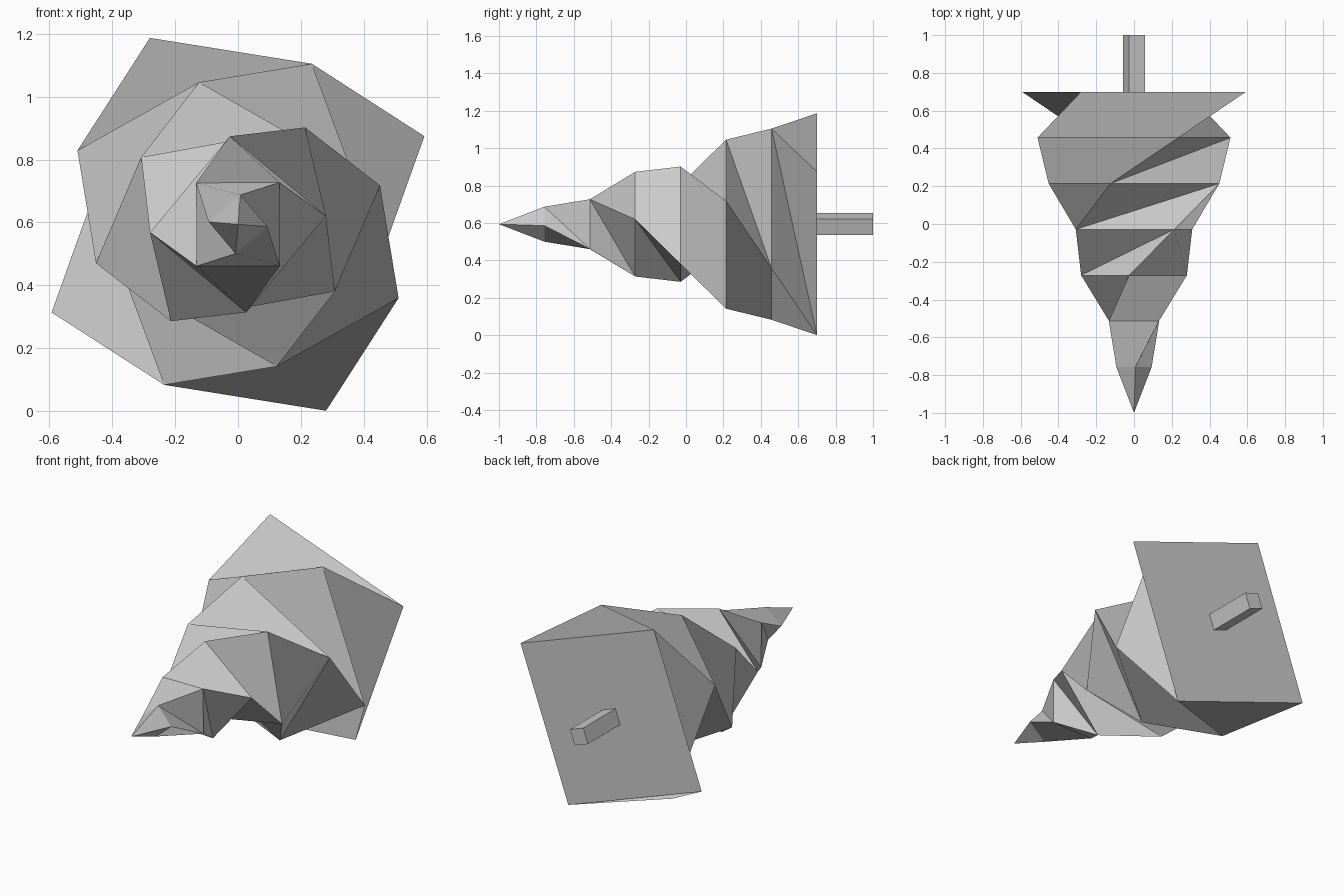
import bpy, bmesh
from math import cos, sin, radians

if "Cube" in bpy.data.objects:
    bpy.data.objects.remove(bpy.data.objects["Cube"])

AXIS_Z = 0.594      # height of the drill axis
STEPS = 7           # number of twisted sections
STEP_Y = 1.70 / STEPS
STEP_R = 0.0937
TWIST = -40


def ring(bm, radius, y, angle):
    """Square ring of vertices around the y axis."""
    return [bm.verts.new((radius * cos(radians(angle + 90 * j)), y,
                          AXIS_Z + radius * sin(radians(angle + 90 * j))))
            for j in range(4)]


def finish(bm, name):
    mesh = bpy.data.meshes.new(name)
    bm.to_mesh(mesh)
    bm.free()
    obj = bpy.data.objects.new(name, mesh)
    bpy.context.collection.objects.link(obj)


# Twisted square drill cone
bm = bmesh.new()
tip = bm.verts.new((0, -1, AXIS_Z))
rings = [ring(bm, STEP_R * k, -1 + STEP_Y * k, -4.7 + TWIST * (k - 1))
         for k in range(1, STEPS + 1)]
for j in range(4):
    bm.faces.new((tip, rings[0][j], rings[0][(j + 1) % 4]))
for lo, hi in zip(rings, rings[1:]):
    for j in range(4):
        n = (j + 1) % 4
        if j % 2:       # columns that bulge outward
            bm.faces.new((lo[j], hi[j], hi[n], lo[n]))
        else:           # columns that fold inward
            bm.faces.new((lo[n], lo[j], hi[j]))
            bm.faces.new((lo[n], hi[j], hi[n]))
bm.faces.new(rings[-1][::-1])
finish(bm, "drill_cone")

# Square shank on the back
bm = bmesh.new()
angle = -4.7 + TWIST * (STEPS - 1)
front, back = ring(bm, 0.065, 0.70, angle), ring(bm, 0.065, 1.0, angle)
for j in range(4):
    n = (j + 1) % 4
    bm.faces.new((front[j], back[j], back[n], front[n]))
bm.faces.new(front)
bm.faces.new(back[::-1])
finish(bm, "shank")
